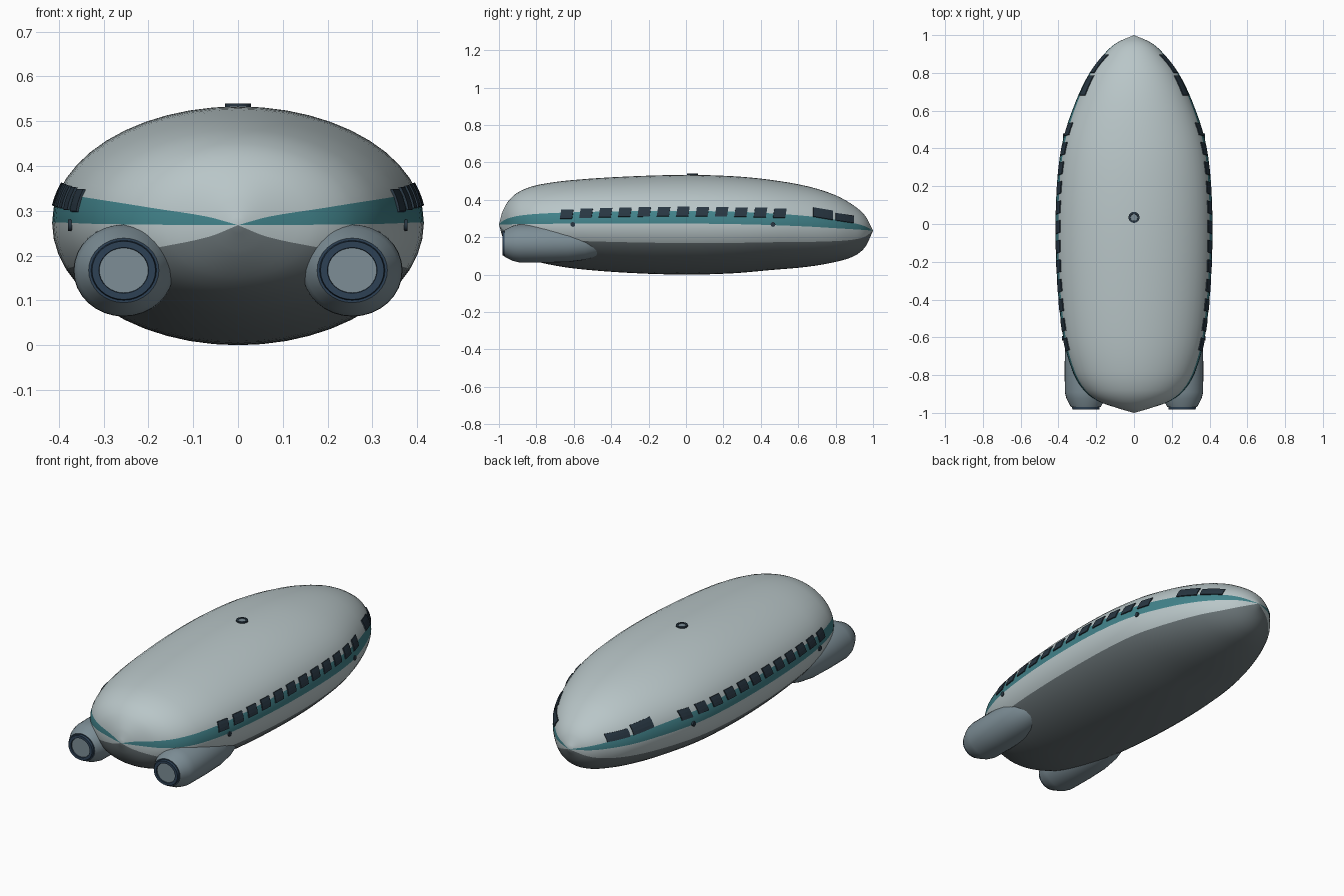
import bpy, bmesh, math
from mathutils import Vector

if "Cube" in bpy.data.objects:
    bpy.data.objects.remove(bpy.data.objects["Cube"])


def material(name, rgb):
    m = bpy.data.materials.new(name)
    m.diffuse_color = (*rgb, 1)
    m.use_nodes = True
    m.node_tree.nodes["Principled BSDF"].inputs["Base Color"].default_value = m.diffuse_color
    return m


HULL = material("pale grey", (0.485, 0.565, 0.578))
TEAL = material("teal", (0.053, 0.223, 0.254))
BELLY = material("belly grey", (0.141, 0.171, 0.181))
GLASS = material("dark glass", (0.021, 0.037, 0.054))
POD = material("pod grey", (0.205, 0.270, 0.305))
RIM = material("rim blue", (0.026, 0.053, 0.091))

# Hull stations: y, half width, top z, bottom z, waist z
KEYS = [
    (-1.00, 0.000, 0.268, 0.268, 0.268),
    (-0.98, 0.070, 0.340, 0.200, 0.268),
    (-0.94, 0.185, 0.405, 0.140, 0.269),
    (-0.88, 0.265, 0.450, 0.100, 0.270),
    (-0.78, 0.325, 0.482, 0.065, 0.271),
    (-0.60, 0.375, 0.506, 0.033, 0.273),
    (-0.30, 0.407, 0.525, 0.009, 0.274),
    (0.00, 0.415, 0.533, 0.000, 0.273),
    (0.25, 0.405, 0.526, 0.007, 0.270),
    (0.45, 0.375, 0.507, 0.024, 0.265),
    (0.65, 0.308, 0.472, 0.042, 0.257),
    (0.80, 0.235, 0.424, 0.068, 0.248),
    (0.90, 0.158, 0.367, 0.100, 0.242),
    (0.96, 0.090, 0.312, 0.150, 0.238),
    (1.00, 0.000, 0.235, 0.235, 0.235),
]


def smooth_stations(keys, steps=4):
    """Cubic interpolation in y through the stations."""
    def slope(i, k):
        a, b = keys[max(i - 1, 0)], keys[min(i + 1, len(keys) - 1)]
        return (b[k] - a[k]) / (b[0] - a[0])
    out = []
    for i in range(len(keys) - 1):
        p, q = keys[i], keys[i + 1]
        h = q[0] - p[0]
        for s in range(steps):
            t = s / steps
            row = [p[0] + h * t]
            for k in range(1, 5):
                row.append((2*t**3 - 3*t*t + 1) * p[k] + (t**3 - 2*t*t + t) * h * slope(i, k)
                           + (3*t*t - 2*t**3) * q[k] + (t**3 - t*t) * h * slope(i + 1, k))
            out.append(row)
    return out + [list(keys[-1])]


STATIONS = smooth_stations(KEYS)


def station_at(y):
    for a, b in zip(STATIONS, STATIONS[1:]):
        if a[0] <= y <= b[0]:
            t = (y - a[0]) / (b[0] - a[0])
            return [u + (v - u) * t for u, v in zip(a, b)]
    return STATIONS[-1]


def section_point(st, angle):
    y, w, top, bot, c = st
    s = math.sin(angle)
    return Vector((w * math.cos(angle), y, c + s * ((top - c) if s > 0 else (c - bot))))


def finish(bm, name, mats, smooth=True):
    bmesh.ops.recalc_face_normals(bm, faces=bm.faces)
    me = bpy.data.meshes.new(name)
    bm.to_mesh(me)
    bm.free()
    for m in mats:
        me.materials.append(m)
    ob = bpy.data.objects.new(name, me)
    bpy.context.collection.objects.link(ob)
    if smooth:
        bpy.ops.object.select_all(action='DESELECT')
        ob.select_set(True)
        bpy.context.view_layer.objects.active = ob
        bpy.ops.object.shade_smooth_by_angle(angle=math.radians(35))
    return ob


def loft(bm, rings, mat_of=lambda r, k: 0):
    n = len(rings[0])
    for r in range(len(rings) - 1):
        for k in range(n):
            j = (k + 1) % n
            f = bm.faces.new((rings[r][k], rings[r][j], rings[r + 1][j], rings[r + 1][k]))
            f.material_index = mat_of(r, k)


# Hull: lofted ellipses, coloured by angle round the section
SEG = 48


def hull_colour(r, k):
    a = (k + 0.5) * 360 / SEG
    side = a if a < 90 else 180 - a if a < 270 else a - 360
    return 1 if 0 < side < 15 else 2 if side < -22.5 else 0


bm = bmesh.new()
rings = [[bm.verts.new(section_point(st, 2 * math.pi * k / SEG)) for k in range(SEG)]
         for st in STATIONS[1:-1]]
loft(bm, rings, hull_colour)
for st, ring in ((STATIONS[0], rings[0]), (STATIONS[-1], rings[-1])):
    tip = bm.verts.new((0, st[0], st[4]))
    for k in range(SEG):
        f = bm.faces.new((tip, ring[k], ring[(k + 1) % SEG]))
        f.material_index = hull_colour(0, k)
finish(bm, "hull", [HULL, TEAL, BELLY])


# Windows: thin plates that follow the hull
def window(bm, y0, y1, z0, z1, side, lean=0.0, drop=0.0):
    """drop lowers the window towards its +y end."""
    grid = []
    for i in range(5):
        row = []
        for j in range(4):
            u, v = i / 4, j / 3
            st = station_at(y0 + (y1 - y0) * u + lean * v)
            z = z0 + (z1 - z0) * v - drop * u
            p = section_point(st, math.asin((z - st[4]) / (st[2] - st[4])))
            p.x *= side
            row.append(p)
        grid.append(row)
    n = (grid[4][0] - grid[0][0]).cross(grid[0][3] - grid[0][0]).normalized()
    if n.x * side < 0:
        n = -n
    shells = [[[bm.verts.new(p + n * d) for p in row] for row in grid] for d in (-0.004, 0.005)]
    for s in shells:
        for i in range(4):
            for j in range(3):
                bm.faces.new((s[i][j], s[i + 1][j], s[i + 1][j + 1], s[i][j + 1]))
    edge = ([(i, 0) for i in range(4)] + [(4, j) for j in range(3)]
            + [(i, 3) for i in range(4, 0, -1)] + [(0, j) for j in range(3, 0, -1)])
    for (a, b), (c, d) in zip(edge, edge[1:] + edge[:1]):
        bm.faces.new((shells[0][a][b], shells[0][c][d], shells[1][c][d], shells[1][a][b]))


for side, label in ((1, "right"), (-1, "left")):
    bm = bmesh.new()
    for i in range(12):
        y = -0.637 + i * 0.1035
        z = 0.311 - 0.012 * (y / 0.6) ** 2
        window(bm, y - 0.037, y + 0.028, z, z + 0.05, side, 0.008)
    window(bm, 0.68, 0.785, 0.309, 0.358, side, 0.0, 0.018)
    window(bm, 0.80, 0.895, 0.289, 0.328, side, 0.0, 0.014)
    finish(bm, label + "_windows", [GLASS], False)


def turned(name, profile, centre, axis, mats, sides=32, stretch=1.0, colours=None):
    """Stack of circles (distance along axis, radius), capped at both ends."""
    bm = bmesh.new()
    rings = []
    for d, r in profile:
        ring = []
        for k in range(sides):
            a = 2 * math.pi * k / sides
            u, v = r * stretch * math.cos(a), r * math.sin(a)
            p = {'x': (d, u, v), 'y': (u, d, v), 'z': (u, v, d)}[axis]
            ring.append(bm.verts.new(Vector(centre) + Vector(p)))
        rings.append(ring)
    loft(bm, rings, lambda r, k: colours[r] if colours else 0)
    bm.faces.new(rings[0])
    end = bm.faces.new(rings[-1])
    end.material_index = colours[-1] if colours else 0
    return finish(bm, name, mats)


for side, label in ((1, "right"), (-1, "left")):
    # Engine pods sunk into the hull, with dark rim and pale nozzle disc
    turned(label + "_engine_pod",
           [(-0.40, 0.03), (-0.47, 0.068), (-0.54, 0.088), (-0.63, 0.1), (-0.75, 0.103),
            (-0.89, 0.102), (-0.925, 0.094), (-0.97, 0.072), (-0.97, 0.067),
            (-0.982, 0.065), (-0.982, 0.051), (-0.976, 0.050)],
           (side * 0.255, 0, 0.167), 'y', [POD, RIM], 32, 1.09,
           [0, 0, 0, 0, 0, 0, 0, 1, 1, 1, 1, 0])
    # Small ports on the waist
    for y, end in ((-0.605, "front"), (0.465, "rear")):
        x = station_at(y)[1]
        turned(f"{label}_{end}_port", [(-0.006, 0.013), (0.004, 0.013)],
               (side * x, y, 0.268), 'x', [GLASS], 12)

# Roof hatch
turned("roof_hatch", [(-0.01, 0.029), (0.007, 0.029), (0.007, 0.019), (0.004, 0.018)],
       (0, 0.035, 0.533), 'z', [GLASS, POD], 24, 1.0, [0, 0, 0, 1])
